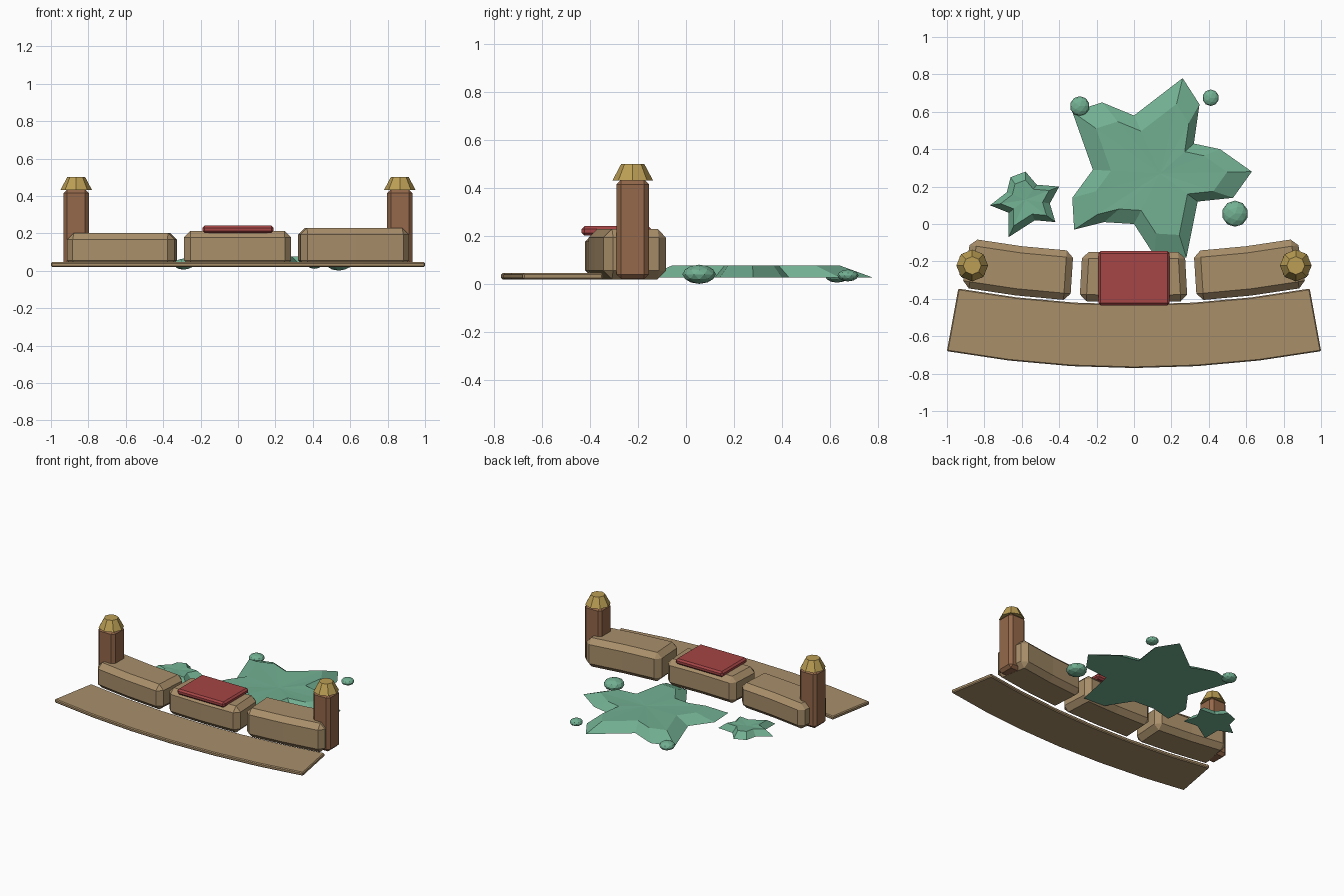
import bpy, bmesh, math
from mathutils import Vector

cube = bpy.data.objects.get("Cube")
if cube:
    bpy.data.objects.remove(cube, do_unlink=True)


def material(name, hex_code):
    srgb = [int(hex_code[i:i + 2], 16) / 255 for i in (0, 2, 4)]
    col = [c / 12.92 if c < 0.04 else ((c + 0.055) / 1.055) ** 2.4 for c in srgb] + [1]
    m = bpy.data.materials.new(name)
    m.use_nodes = True
    m.diffuse_color = col
    bsdf = m.node_tree.nodes["Principled BSDF"]
    bsdf.inputs["Base Color"].default_value = col
    bsdf.inputs["Roughness"].default_value = 0.9
    return m


STONE = material("tan stone", "A98F6A")
WOOD = material("brown wood", "94684A")
GOLD = material("dull gold", "BC9F55")
RED = material("red cloth", "A64545")
GREEN = material("sea green", "72B092")


def finish(name, bm, mat, bevel=0):
    bmesh.ops.recalc_face_normals(bm, faces=bm.faces)
    me = bpy.data.meshes.new(name)
    bm.to_mesh(me)
    bm.free()
    me.materials.append(mat)
    ob = bpy.data.objects.new(name, me)
    bpy.context.collection.objects.link(ob)
    if bevel:
        mod = ob.modifiers.new("chamfer", "BEVEL")
        mod.width = bevel
        mod.segments = 1
        mod.limit_method = "ANGLE"
    return ob


ARC_Y = 4.83  # centre of the shared curve


def arc_slab(name, r_in, r_out, a0, a1, z0, z1, steps, bevel):
    """Curved bar swept between two angles about the shared centre."""
    bm = bmesh.new()
    rings = []
    for i in range(steps + 1):
        a = a0 + (a1 - a0) * i / steps
        rings.append([bm.verts.new((r * math.sin(a), ARC_Y - r * math.cos(a), z))
                      for r, z in ((r_in, z0), (r_out, z0), (r_out, z1), (r_in, z1))])
    for p, q in zip(rings, rings[1:]):
        for k in range(4):
            n = (k + 1) % 4
            bm.faces.new((p[k], p[n], q[n], q[k]))
    bm.faces.new(rings[0])
    bm.faces.new(rings[-1])
    return finish(name, bm, STONE, bevel)


def box(name, centre, size, mat, bevel):
    bm = bmesh.new()
    bmesh.ops.create_cube(bm, size=1)
    for v in bm.verts:
        v.co = Vector(c + s * k for c, s, k in zip(centre, size, v.co))
    return finish(name, bm, mat, bevel)


def puddle(name, outline, centre, z0, z1, z_mid, inset):
    """Irregular star with a sloping rim and a shallow fan on top."""
    bm = bmesh.new()
    c = Vector(centre)
    pts = [Vector(p) for p in outline]
    low = [bm.verts.new((*p, z0)) for p in pts]
    top = [bm.verts.new((*(c + (p - c) * inset), z1)) for p in pts]
    mid = bm.verts.new((*c, z_mid))
    for i in range(len(pts)):
        j = (i + 1) % len(pts)
        bm.faces.new((low[i], low[j], top[j], top[i]))
        bm.faces.new((top[i], top[j], mid))
    bm.faces.new(low[::-1])
    return finish(name, bm, GREEN)


# Curved step and low wall blocks
arc_slab("front_step", 5.26, 5.6, -0.1796, 0.1796, 0.02, 0.046, 6, 0.006)
arc_slab("right_wall_block", 4.985, 5.25, -0.176, -0.065, 0.02, 0.203, 2, 0.036)
arc_slab("middle_wall_block", 4.985, 5.25, -0.0555, 0.0545, 0.02, 0.214, 2, 0.036)
arc_slab("left_wall_block", 4.985, 5.25, 0.064, 0.176, 0.02, 0.23, 2, 0.036)

# Red cushion on the middle block
box("cushion", (0, -0.29, 0.222), (0.38, 0.29, 0.04), RED, 0.012)

# End posts with octagonal caps
for side, sx in (("left", 1), ("right", -1)):
    x, y = sx * 0.865, -0.222
    box(side + "_post", (x, y, 0.228), (0.136, 0.136, 0.415), WOOD, 0.02)
    bm = bmesh.new()
    bmesh.ops.create_cone(bm, cap_ends=True, segments=8, radius1=0.085,
                          radius2=0.048, depth=0.07)
    bmesh.ops.translate(bm, verts=bm.verts, vec=(x, y, 0.466))
    finish(side + "_post_cap", bm, GOLD)

# Star-shaped splashes behind the wall
puddle("large_splash",
       [(0, .58), (.26, .78), (.35, .64), (.32, .43), (.46, .4), (.63, .28),
        (.53, .14), (.34, .12), (.28, -.18), (.11, -.17), (0, 0), (-.16, .01),
        (-.32, -.03), (-.33, .14), (-.22, .29), (-.33, .6), (-.17, .65)],
       (.14, .27), 0.027, 0.077, 0.07, 0.73)
puddle("small_splash",
       [(-.66, .25), (-.58, .28), (-.52, .21), (-.4, .2), (-.45, .11), (-.42, .01),
        (-.53, .02), (-.67, -.07), (-.67, .06), (-.77, .1), (-.68, .17)],
       (-.58, .13), 0.027, 0.07, 0.064, 0.7)

# Flattened droplets
for name, x, y, z, r, h in (("left_droplet", .54, .055, .041, .07, .04),
                            ("back_left_droplet", .41, .675, .036, .044, .025),
                            ("back_right_droplet", -.29, .63, .036, .053, .03)):
    bm = bmesh.new()
    bmesh.ops.create_icosphere(bm, subdivisions=2, radius=1)
    for v in bm.verts:
        v.co = (x + v.co.x * r, y + v.co.y * r, z + v.co.z * h)
    finish(name, bm, GREEN)
